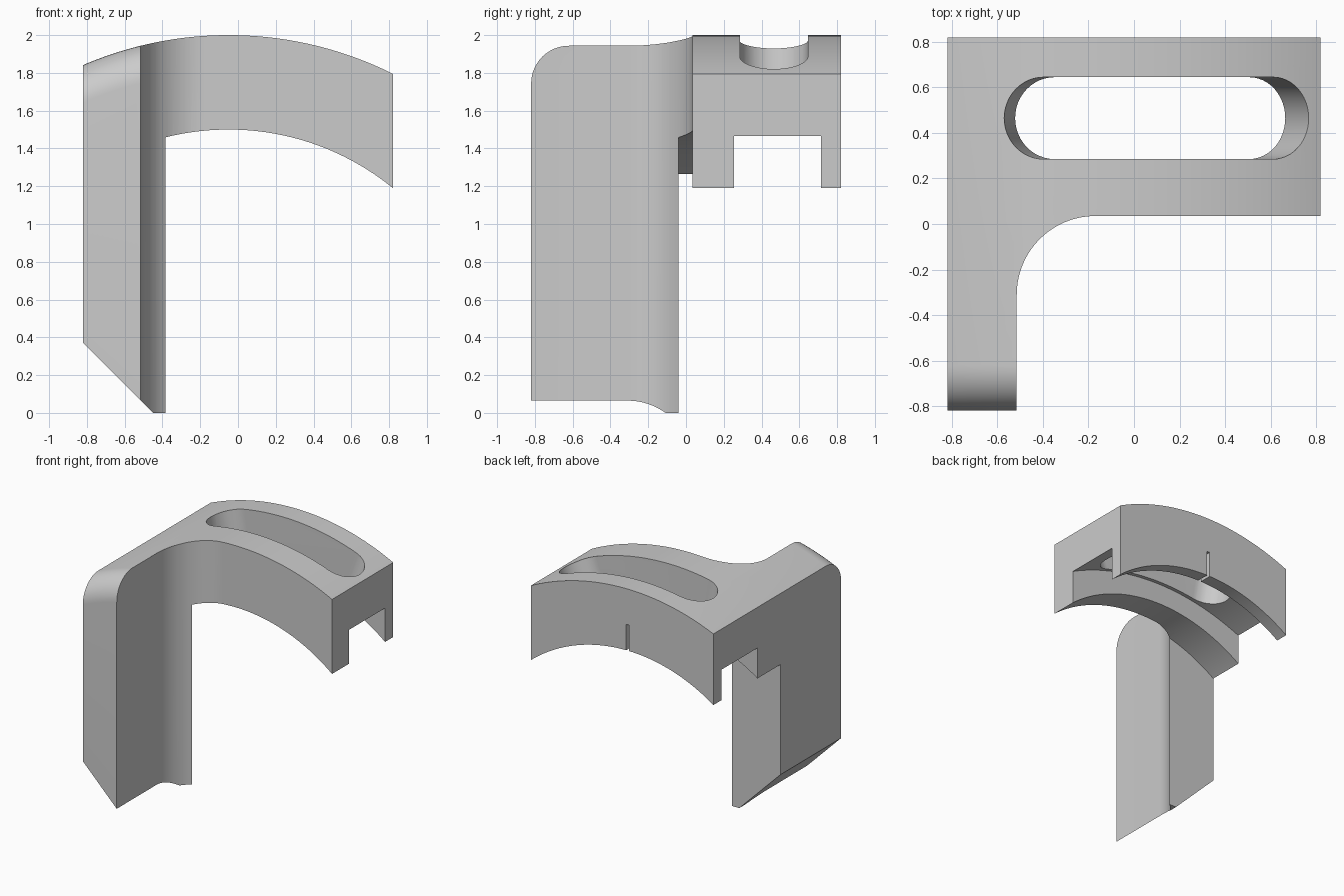
import bpy
import math

if "Cube" in bpy.data.objects:
    bpy.data.objects.remove(bpy.data.objects["Cube"])

grey = bpy.data.materials.new("light grey")
grey.use_nodes = True
grey.diffuse_color = (0.6, 0.6, 0.6, 1)
grey.node_tree.nodes["Principled BSDF"].inputs["Base Color"].default_value = (0.6, 0.6, 0.6, 1)


def loft(name, rings):
    """Closed solid through rings that have equal point counts."""
    n = len(rings[0])
    verts = [p for ring in rings for p in ring]
    faces = [(r * n + i, r * n + (i + 1) % n, (r + 1) * n + (i + 1) % n, (r + 1) * n + i)
             for r in range(len(rings) - 1) for i in range(n)]
    faces += [tuple(reversed(range(n))), tuple(range(len(verts) - n, len(verts)))]
    mesh = bpy.data.meshes.new(name)
    mesh.from_pydata(verts, [], faces)
    mesh.materials.append(grey)
    obj = bpy.data.objects.new(name, mesh)
    bpy.context.collection.objects.link(obj)
    # Consistent outward normals
    bpy.context.view_layer.objects.active = obj
    bpy.ops.object.mode_set(mode='EDIT')
    bpy.ops.mesh.select_all(action='SELECT')
    bpy.ops.mesh.normals_make_consistent(inside=False)
    bpy.ops.object.mode_set(mode='OBJECT')
    return obj


def along_y(name, profile, y0, y1):
    return loft(name, [[(x, y, z) for x, z in profile] for y in (y0, y1)])


def arc(cx, cy, r, a0, a1, steps):
    angles = [math.radians(a0 + (a1 - a0) * i / steps) for i in range(steps + 1)]
    return [(cx + r * math.cos(a), cy + r * math.sin(a)) for a in angles]


def arch_z(x, apex, radius):
    return apex - radius + math.sqrt(radius ** 2 - (x + 0.05) ** 2)


def below_arch(apex, radius, steps=64):
    xs = [-1 + 2 * i / steps for i in range(steps + 1)]
    return [(-1, -1)] + [(x, arch_z(x, apex, radius)) for x in xs] + [(1, -1)]


def cut(target, tool, operation='DIFFERENCE'):
    mod = target.modifiers.new(tool.name, 'BOOLEAN')
    mod.operation = operation
    mod.solver = 'EXACT'
    mod.object = tool
    bpy.context.view_layer.objects.active = target
    bpy.ops.object.modifier_apply(modifier=mod.name)
    bpy.data.objects.remove(tool)


# Block with an arched top and a rounded upper front edge
HALF, ROUND = 0.82, 0.2
sections = []
for i in range(65):
    x = -HALF + 2 * HALF * i / 64
    top = arch_z(x, 2.0, 1.949)
    edge = arc(-HALF + ROUND, top - ROUND, ROUND, 180, 90, 12)
    sections.append([(x, y, z) for y, z in [(HALF, 0), (-HALF, 0)] + edge + [(HALF, top)]])
bracket = loft("arched_bracket", sections)

# L-shaped plan with a filleted inner corner
plan = [(-1, 1), (-1, -1), (-0.515, -1)]
plan += arc(-0.17, -0.31, 0.345, 180, 90, 20) + [(1, 0.035), (1, 1)]
cut(bracket, loft("plan", [[(x, y, z) for x, y in plan] for z in (-0.5, 2.5)]), 'INTERSECT')

# Arched underside, leaving the leg at the front
cut(bracket, along_y("underside", below_arch(1.5, 1.376), -0.04, 1))

# Channel along the underside of the arm
cut(bracket, along_y("channel", below_arch(1.67, 1.949), 0.255, 0.715))

# Sloping foot of the leg
cut(bracket, along_y("foot_slope", [(-1.2, 0.75), (-1.2, -0.5), (0.05, -0.5)], -1, 1))

# Long rounded slot whose ends lean inwards
slot = []
for z, left, right in ((2.1, -0.596, 0.868), (1.4, -0.49, 0.616)):
    outline = arc(left + 0.18, 0.465, 0.18, 90, 270, 24)
    outline += arc(right - 0.18, 0.465, 0.18, -90, 90, 24)
    slot.append([(x, y, z) for x, y in outline])
cut(bracket, loft("slot", slot))

# Narrow slit in the rear wall
cut(bracket, along_y("slit", [(-0.063, 1.4), (-0.037, 1.4), (-0.037, 1.71), (-0.063, 1.71)], 0.7, 0.9))

bpy.ops.object.select_all(action='DESELECT')
bracket.select_set(True)
bpy.context.view_layer.objects.active = bracket
bpy.ops.object.shade_smooth_by_angle(angle=math.radians(30))
